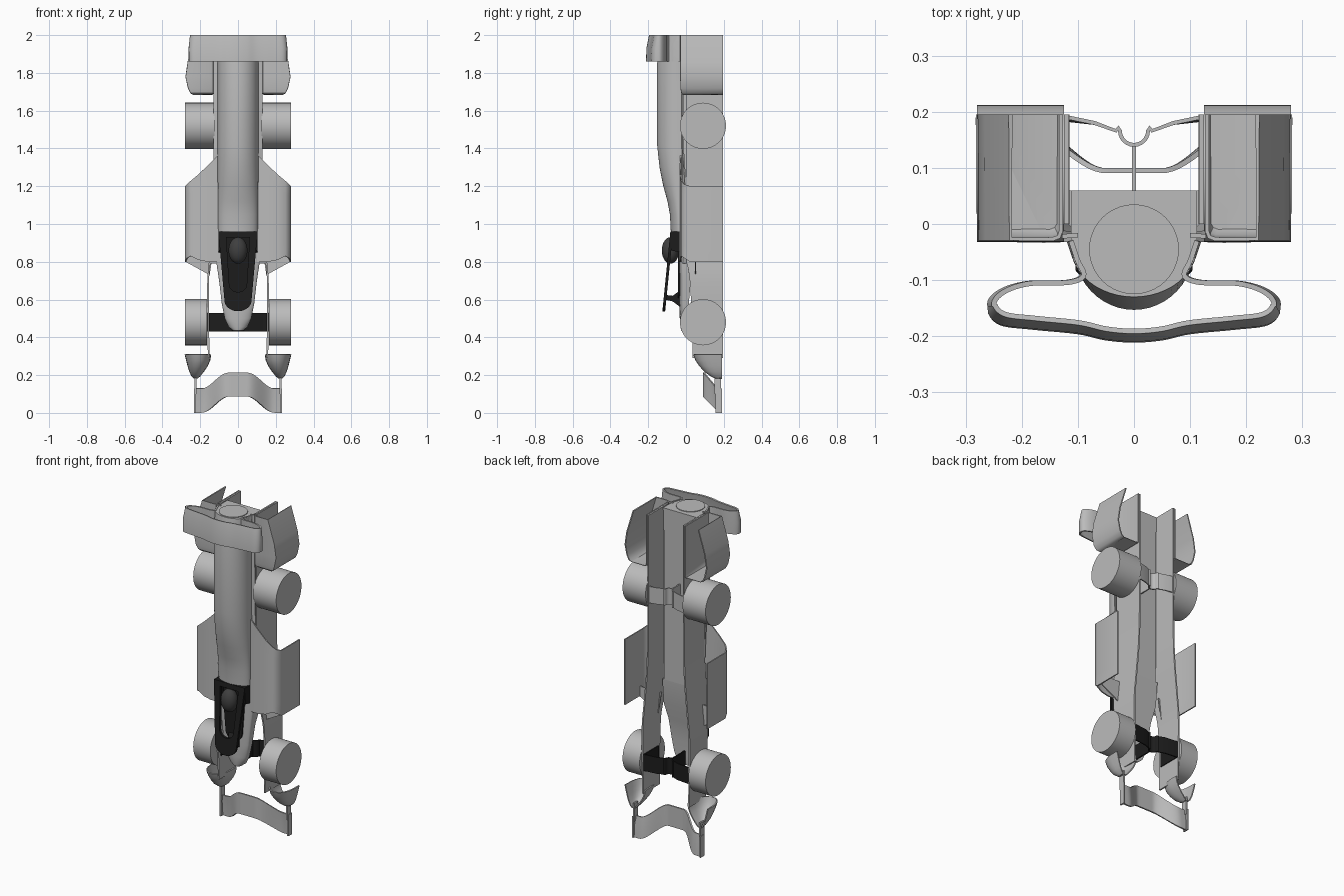
import bpy, math
from mathutils import Vector

if "Cube" in bpy.data.objects:
    bpy.data.objects.remove(bpy.data.objects["Cube"])


def material(name, v):
    m = bpy.data.materials.new(name)
    m.diffuse_color = (v, v, v, 1)
    m.use_nodes = True
    m.node_tree.nodes["Principled BSDF"].inputs["Base Color"].default_value = m.diffuse_color
    return m


GREY = material("mid_grey", 0.5)
BLACK = material("black", 0.012)
DARK = material("dark_grey", 0.05)


def make(name, verts, faces, thick=0, mat=GREY, mirror=False, angle=35):
    me = bpy.data.meshes.new(name)
    me.from_pydata([tuple(v) for v in verts], [], faces)
    me.update()
    ob = bpy.data.objects.new(name, me)
    bpy.context.collection.objects.link(ob)
    me.materials.append(mat)
    bpy.ops.object.select_all(action='DESELECT')
    ob.select_set(True)
    bpy.context.view_layer.objects.active = ob
    if mirror:
        ob.modifiers.new("mirror", 'MIRROR')
        bpy.ops.object.modifier_apply(modifier="mirror")
    if thick:
        s = ob.modifiers.new("shell", 'SOLIDIFY')
        s.thickness, s.offset = thick, 0
        bpy.ops.object.modifier_apply(modifier="shell")
    bpy.ops.object.mode_set(mode='EDIT')
    bpy.ops.mesh.select_all(action='SELECT')
    bpy.ops.mesh.normals_make_consistent(inside=False)
    bpy.ops.object.mode_set(mode='OBJECT')
    bpy.ops.object.shade_smooth_by_angle(angle=math.radians(angle))
    return ob


def loft(name, rows, closed=False, cap_start=False, cap_end=False, **kw):
    """Skin equal-length rows of points."""
    n, faces = len(rows[0]), []
    for i in range(len(rows) - 1):
        for j in range(n if closed else n - 1):
            k = (j + 1) % n
            faces.append((i * n + j, i * n + k, (i + 1) * n + k, (i + 1) * n + j))
    if cap_start:
        faces.append(tuple(range(n)))
    if cap_end:
        faces.append(tuple(range((len(rows) - 1) * n, len(rows) * n)))
    return make(name, [p for r in rows for p in r], faces, **kw)


def smooth(pts, steps=6):
    """Catmull-Rom curve through the points."""
    p = [Vector(q) for q in pts]
    p = [2 * p[0] - p[1]] + p + [2 * p[-1] - p[-2]]
    out = []
    for i in range(1, len(p) - 2):
        a, b, c, d = p[i - 1:i + 3]
        for s in range(steps):
            t = s / steps
            out.append(0.5 * (2 * b + (c - a) * t + (2 * a - 5 * b + 4 * c - d) * t * t
                              + (3 * b - a - 3 * c + d) * t ** 3))
    return out + [p[-2]]


def box(name, lo, hi, **kw):
    (a, b, c), (d, e, f) = lo, hi
    return loft(name, [[(a, b, z), (d, b, z), (d, e, z), (a, e, z)] for z in (c, f)],
                closed=True, cap_start=True, cap_end=True, **kw)


def body(name, stations):
    """Stations: z, half width, front y, shoulder y, floor y."""
    rows = []
    for z, w, yf, ys, yb in stations:
        arc = [(w * math.cos(a), ys + (yf - ys) * math.sin(a), z)
               for a in [math.pi * i / 24 for i in range(25)]]
        rows.append([(w, yb, z)] + arc + [(-w, yb, z)])
    return loft(name, rows, closed=True, cap_start=True, cap_end=True)


# central body: engine cover and nose
body("engine_cover", [(0.95, .105, -.08, -.025, .06), (1.05, .106, -.085, -.03, .06),
                      (1.12, .106, -.098, -.033, .06), (1.2, .107, -.12, -.035, .06),
                      (1.3, .108, -.14, -.04, .06), (1.42, .108, -.153, -.04, .06),
                      (1.85, .108, -.153, -.04, .06), (1.996, .112, -.13, -.04, .06)])
body("nose", [(.435, .025, -.025, .0, .005), (.455, .05, -.03, .0, .01), (.5, .07, -.033, -.01, .012),
              (.58, .086, -.035, -.015, .015), (.7, .1, -.037, -.015, .025),
              (.8, .115, -.037, -.02, .05), (.95, .118, -.037, -.02, .06)])
ring = [(.08 * math.cos(a), -.045 + .08 * math.sin(a)) for a in [math.tau * i / 40 for i in range(40)]]
loft("exhaust_disc", [[(x, y, z) for x, y in ring] for z in (1.98, 2.0)], closed=True, cap_end=True)

# long thin chassis walls running down into the front legs
wall = smooth([(.12, .0, 2.0), (.12, .0, 1.45), (.125, .0, 1.1), (.145, .0, .85),
               (.158, .02, .7), (.158, .03, .5), (.155, .035, .29)])
loft("chassis_wall", [[(p.x, p.y, p.z), (p.x, .195, p.z)] for p in wall], thick=.009, mirror=True)
loft("chassis_shoulder", [[(.10, -.02, z), (x, y, z)] for z, x, y in
                          ((2, .128, -.022), (1.4, .128, -.015), (1.1, .128, .005),
                           (.85, .146, .005), (.79, .15, .005))], thick=.008, mirror=True)

# wheels
for label, z, x0 in (("front", .48, .165), ("rear", 1.52, .125)):
    circ = [(.09 + .122 * math.cos(a), z + .122 * math.sin(a))
            for a in [math.tau * i / 56 for i in range(56)]]
    loft(label + "_wheel", [[(x, y, c) for y, c in circ] for x in (x0, .28)],
         closed=True, cap_start=True, cap_end=True, mirror=True)

# bent axle straps with centre clip
for label, z, w, m in (("front", .48, .16, BLACK), ("rear", 1.515, .118, GREY)):
    half = [(w, .19), (.07, .18), (.032, .166), (.028, .172)]
    clip = [(.025 * math.cos(a), .166 - .025 * math.sin(a)) for a in
            [math.pi * i / 12 for i in range(13)]]
    path = half + clip + [(-x, y) for x, y in reversed(half)]
    loft(label + "_axle_strap", [[(x, y, c) for x, y in path] for c in (z - .05, z + .05)],
         thick=.007, mat=m)
    box(label + "_axle_rib", (-.004, .01, z - .045), (.004, .143, z + .045), mat=m)
box("axle_bracket", (.148, .05, .43), (.165, .19, .53), mat=BLACK, mirror=True)

# rear fenders: boxes open at the rear and underneath
rows = []
for z, x0, x1, yf in ((1.685, .135, .235, -.012), (1.695, .13, .25, -.022), (1.72, .13, .262, -.027),
                      (1.78, .13, .275, -.027), (1.86, .13, .263, -.027), (2.0, .13, .22, -.027)):
    rows.append([(x0, .195, z), (x0, yf + .015, z), (x0 + .004, yf + .004, z), (x0 + .015, yf, z),
                 (x1, yf, z), (x1, .195, z)])
loft("rear_fender", rows, cap_start=True, thick=.007, mirror=True)

# rear wing: looped band joined to the body sides
half = [(.115, -.03), (.103, -.065), (.092, -.092), (.12, -.104), (.19, -.106), (.236, -.12), (.256, -.142),
        (.238, -.166), (.18, -.174), (.1, -.182), (.05, -.193), (0, -.197)]
path = smooth([(x, y, 0) for x, y in half + [(-x, y) for x, y in reversed(half[:-1])]])
loft("rear_wing", [[(p.x * s, p.y + d * (p.y < -.15), z) for p in path]
                   for z, s, d in ((1.86, 1, -.01), (1.93, 1.005, -.008), (2.0, .975, .006))],
     thick=.009)

# side pods: top sheet curving into a flat outer plate, plus the lower floor strip
cols = [(.10, -.028, .80, 1.37), (.16, -.03, .80, 1.31), (.21, -.029, .81, 1.262),
        (.25, -.022, .83, 1.228), (.268, -.008, .82, 1.21), (.278, .022, .80, 1.2),
        (.278, .195, .80, 1.2)]
loft("side_pod", [[(x, y, a + (b - a) * t / 6) for t in range(7)] for x, y, a, b in cols],
     thick=.007, mirror=True)
loft("side_floor_strip", [[(.15, .05, .73), (.278, .05, .8)], [(.13, .05, .86), (.278, .05, .86)]],
     thick=.007, mirror=True)

# front fender scoops on the leg tips
rows = []
for z, x0, x1, yf in ((.182, .216, .234, .16), (.195, .203, .243, .135), (.22, .183, .255, .1),
                      (.25, .163, .264, .073), (.28, .15, .272, .053), (.31, .145, .279, .042)):
    xm = (x0 + x1) / 2
    rows.append([(x0, .19, z)] + [(xm - (x1 - x0) / 2 * math.cos(a),
                                  .19 - (.19 - yf) * math.sin(a) ** .6, z)
                                 for a in [math.pi * i / 14 for i in range(1, 14)]] + [(x1, .19, z)])
loft("front_fender", rows, cap_start=True, thick=.007, mirror=True)
box("wing_rod", (.219, .15, .1), (.229, .185, .21), mirror=True)

# front wing: sheet arched over the centre
low, mid, top = [], [], []
for i in range(41):
    x = -.228 + .456 * i / 40
    t = max(0, min(1, (abs(x) - .05) / .14))
    t = t * t * (3 - 2 * t)
    y = .095 + .07 * t
    a, b = .085 * (1 - t) + .001, .213 - .083 * t
    low.append((x, y + .012 * t, a))
    mid.append((x, y + .008 * t, (a + b) / 2))
    top.append((x, y, b))
loft("front_wing", [low, mid, top], thick=.009)
box("wing_end_plate", (.223, .155, .0), (.232, .19, .13), mirror=True)


# cockpit: tilted frame with an opening, wedge, floor and mount
def outline(wt, wb, zt, zb, r):
    pts = [(wt, zt)] + [(wb * math.cos(a), zb + r - r * math.sin(a))
                        for a in [math.pi * i / 16 for i in range(17)]] + [(-wt, zt)]
    return pts


def plate_y(z):
    return -.118 + (z - .54) * .1


outer, inner = outline(.104, .072, .96, .538, .06), outline(.062, .046, .93, .64, .04)
rows = []
for o, d in ((outer, -.007), (inner, -.007), (inner, .008), (outer, .008), (outer, -.007)):
    rows.append([(x, plate_y(z) + d, z) for x, z in o])
loft("cockpit_frame", rows, closed=True, mat=BLACK)
loft("cockpit_floor", [[(x, y, z) for x, z in outline(.08, .055, .95, .6, .05)] for y in (-.03, -.042)],
     closed=True, cap_end=True, mat=BLACK)
loft("cockpit_wedge", [[(x, -.03, .85), (x, -.078, .86), (x, -.08, .96), (x, -.03, .96)]
                       for x in (.07, .104)], closed=True, cap_start=True, cap_end=True,
     mat=BLACK, mirror=True)
box("cockpit_back", (-.1, -.078, .925), (.1, -.03, .958), mat=BLACK)
loft("frame_mount", [[(-w, y, a), (w, y, a), (w, y, b), (-w, y, b)] for w, y, a, b in
                     ((.025, -.113, .6, .625), (.02, -.07, .59, .62), (.035, -.03, .56, .65))],
     closed=True, cap_start=True, cap_end=True, mat=BLACK)

# driver helmet
rows = [[(.05 * math.sin(u) * math.cos(v), -.082 + .046 * math.sin(u) * math.sin(v), .86 + .07 * math.cos(u))
         for v in [math.tau * j / 28 for j in range(28)]]
        for u in [math.pi * (i + .15) / 16.3 for i in range(17)]]
loft("helmet", rows, closed=True, cap_start=True, cap_end=True, mat=DARK)
